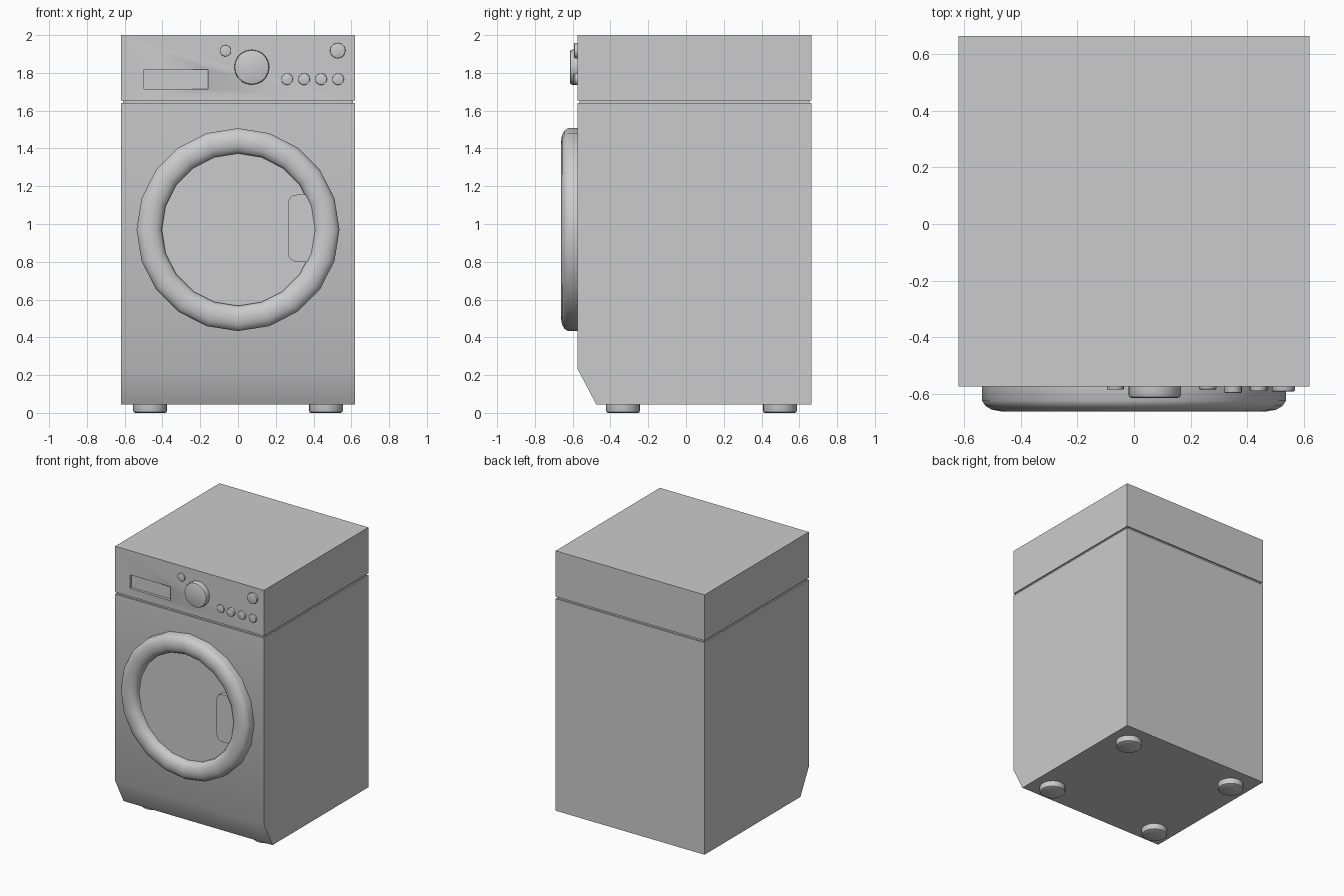
import bpy
import bmesh
from math import pi, sin, cos, radians
from mathutils import Matrix

old = bpy.data.objects.get("Cube")
if old:
    bpy.data.objects.remove(old, do_unlink=True)

grey = bpy.data.materials.new("light grey")
grey.use_nodes = True
colour = (0.6, 0.6, 0.6, 1)
grey.diffuse_color = colour
grey.node_tree.nodes["Principled BSDF"].inputs["Base Color"].default_value = colour

FRONT, BACK, HALF = -0.575, 0.665, 0.62
DOOR_Z = 0.97


def finish(name, bm):
    bmesh.ops.recalc_face_normals(bm, faces=bm.faces)
    mesh = bpy.data.meshes.new(name)
    bm.to_mesh(mesh)
    bm.free()
    mesh.materials.append(grey)
    obj = bpy.data.objects.new(name, mesh)
    bpy.context.collection.objects.link(obj)
    bpy.ops.object.select_all(action='DESELECT')
    bpy.context.view_layer.objects.active = obj
    obj.select_set(True)
    bpy.ops.object.shade_smooth_by_angle(angle=radians(35))
    return obj


def box(name, low, high):
    bm = bmesh.new()
    bmesh.ops.create_cube(bm, size=1)
    for v in bm.verts:
        v.co = [(a + b) / 2 + c * (b - a) for a, b, c in zip(low, high, v.co)]
    return finish(name, bm)


def prism(name, outline, axis, start, end):
    """Extrude a closed 2D outline along x (outline in y, z) or y (outline in x, z)."""
    bm = bmesh.new()
    place = lambda p, t: (t, *p) if axis == 'x' else (p[0], t, p[1])
    face = bm.faces.new([bm.verts.new(place(p, start)) for p in outline])
    new = bmesh.ops.extrude_face_region(bm, geom=[face])["geom"]
    shift = (end - start, 0, 0) if axis == 'x' else (0, end - start, 0)
    bmesh.ops.translate(bm, vec=shift, verts=[g for g in new if isinstance(g, bmesh.types.BMVert)])
    return finish(name, bm)


def lathe(name, profile, origin, sides, upright=False):
    """Spin (radius, offset) points about z, or about the front-facing axis."""
    bm = bmesh.new()
    rings = []
    for r, h in profile:
        if r == 0:
            rings.append([bm.verts.new((0, 0, h))] * sides)
        else:
            rings.append([bm.verts.new((r * sin(2 * pi * i / sides), r * cos(2 * pi * i / sides), h))
                          for i in range(sides)])
    for a, b in zip(rings, rings[1:]):
        for i in range(sides):
            j = (i + 1) % sides
            bm.faces.new(list(dict.fromkeys((a[i], a[j], b[j], b[i]))))
    turn = Matrix() if upright else Matrix.Rotation(pi / 2, 4, 'X')
    bm.transform(Matrix.Translation(origin) @ turn)
    return finish(name, bm)


def button(name, x, z, radius, height, bevel, sides=20):
    profile = [(radius, -0.01), (radius, height - bevel),
               (radius - bevel * 0.3, height - bevel * 0.3),
               (radius - bevel, height), (0, height)]
    lathe(name, profile, (x, FRONT, z), sides)


# Cabinet with a sloping kick at the front
prism("cabinet", [(FRONT, 0.235), (-0.475, 0.045), (BACK, 0.045), (BACK, 1.64), (FRONT, 1.64)],
      'x', -HALF, HALF)

# Recessed seam between cabinet and control section
box("seam", (-HALF + 0.01, FRONT + 0.01, 1.63), (HALF - 0.01, BACK - 0.01, 1.67))

# Control section with a sunken display
top = box("control_section", (-HALF, FRONT, 1.655), (HALF, BACK, 2.0))
cutter = box("display_cutter", (-0.497, FRONT - 0.1, 1.715), (-0.16, FRONT + 0.02, 1.818))
cutter.hide_render = True
cut = top.modifiers.new("display", 'BOOLEAN')
cut.object = cutter
cut.solver = 'EXACT'
bpy.context.view_layer.objects.active = top
bpy.ops.object.modifier_apply(modifier=cut.name)
bpy.data.objects.remove(cutter, do_unlink=True)

# Dial and buttons
button("program_dial", 0.073, 1.83, 0.093, 0.04, 0.012)
button("indicator_button", -0.066, 1.917, 0.03, 0.01, 0.003)
button("power_button", 0.528, 1.918, 0.041, 0.017, 0.005)
for i, height in enumerate((0.01, 0.022, 0.016, 0.014)):
    button(f"option_button_{i + 1}", 0.26 + 0.09 * i, 1.767, 0.031, height, 0.004)

# Door: rounded ring, flat window and handle
lathe("door_ring", [(0.537, -0.01), (0.537, 0.05), (0.525, 0.068), (0.503, 0.081), (0.47, 0.087),
                    (0.437, 0.081), (0.415, 0.068), (0.403, 0.05), (0.403, -0.01)],
      (0, FRONT, DOOR_Z), 20)
lathe("door_window", [(0.42, 0), (0.42, 0.025), (0, 0.025)], (0, FRONT, DOOR_Z), 20)

r, left, right, low, high = 0.045, 0.265, 0.418, 0.80, 1.155
outline = [(right, high), (right, low)]
for cz, first in ((low + r, 270), (high - r, 180)):
    for step in range(5):
        a = radians(first - step * 22.5)
        outline.append((left + r + r * cos(a), cz + r * sin(a)))
prism("door_handle", outline, 'y', FRONT - 0.015, FRONT - 0.058)

# Feet
for x, side in ((0.465, "left"), (-0.465, "right")):
    for y, end in ((-0.333, "front"), (0.497, "back")):
        lathe(f"{end}_{side}_foot", [(0, 0), (0.08, 0), (0.087, 0.004), (0.09, 0.012), (0.09, 0.06)],
              (x, y, 0), 20, upright=True)
